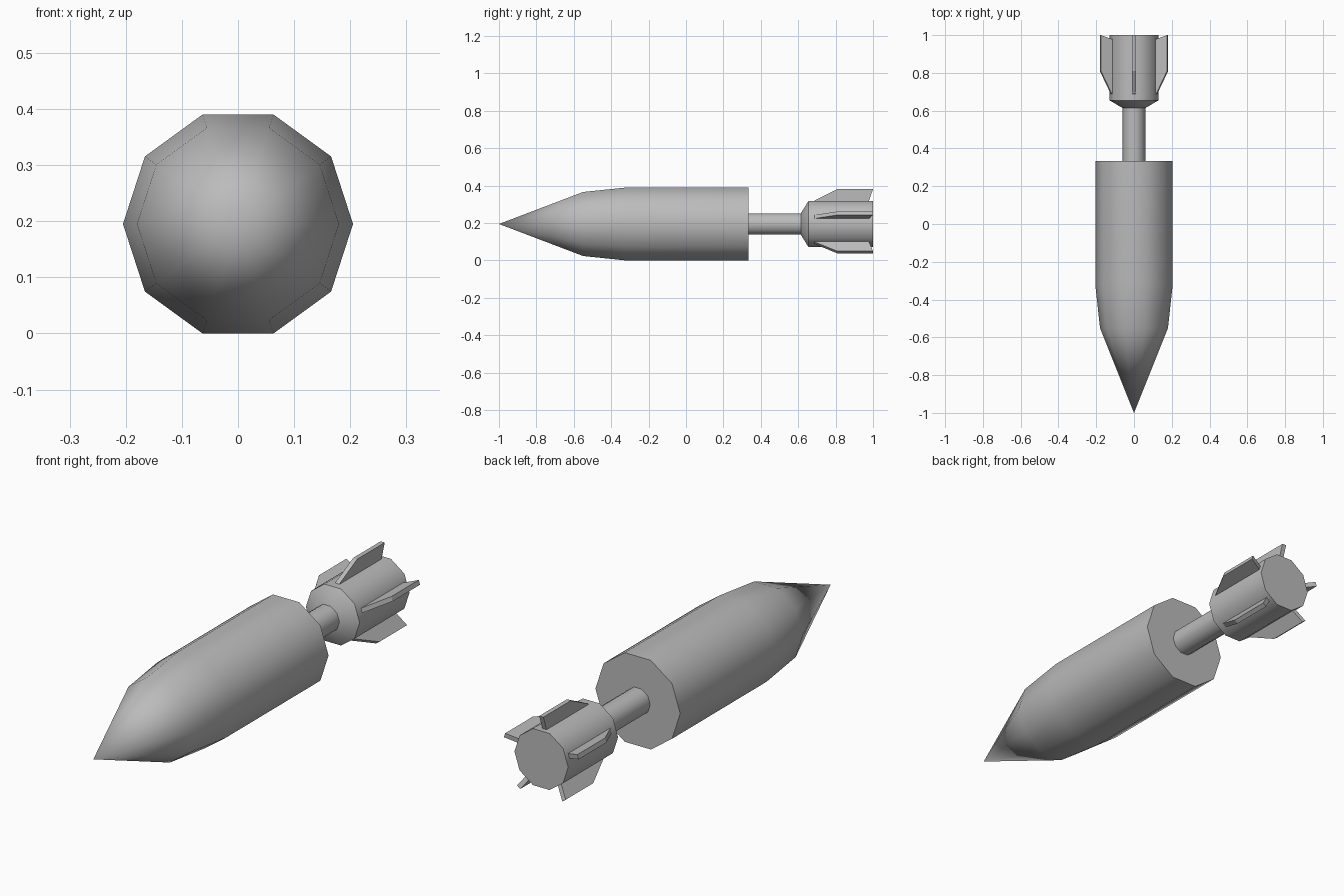
import bpy, bmesh, math
from mathutils import Matrix, Vector

cube = bpy.data.objects.get("Cube")
if cube:
    bpy.data.objects.remove(cube, do_unlink=True)

SIDES = 10
AXIS_Z = 0.195

grey = bpy.data.materials.new("plain_grey")
grey.use_nodes = True
colour = (0.5, 0.5, 0.5, 1)
grey.diffuse_color = colour
grey.node_tree.nodes["Principled BSDF"].inputs["Base Color"].default_value = colour


def finish(bm, name, smooth):
    bmesh.ops.recalc_face_normals(bm, faces=bm.faces)
    mesh = bpy.data.meshes.new(name)
    bm.to_mesh(mesh)
    bm.free()
    mesh.materials.append(grey)
    obj = bpy.data.objects.new(name, mesh)
    bpy.context.collection.objects.link(obj)
    obj.location.z = AXIS_Z
    bpy.ops.object.select_all(action="DESELECT")
    obj.select_set(True)
    bpy.context.view_layer.objects.active = obj
    if smooth:
        bpy.ops.object.shade_smooth_by_angle(angle=math.radians(45))
    return obj


def lathe(name, profile):
    """Turn (y, radius) points around the long axis; zero radius gives a tip."""
    bm = bmesh.new()
    rings = []
    for y, r in profile:
        count = SIDES if r else 1
        turns = [math.tau * i / SIDES for i in range(count)]
        rings.append([bm.verts.new((r * math.cos(a), y, r * math.sin(a))) for a in turns])
    for a, b in zip(rings, rings[1:]):
        for i in range(SIDES):
            j = (i + 1) % SIDES
            if len(a) == 1:
                bm.faces.new((a[0], b[i], b[j]))
            else:
                bm.faces.new((a[i], a[j], b[j], b[i]))
    for ring in (rings[0], rings[-1]):
        if len(ring) > 1:
            bm.faces.new(ring)
    return finish(bm, name, True)


def fin(name, angle, thickness=0.02):
    """Swept plate standing on a flat of the tail."""
    outline = [(0.68, 0.115), (0.69, 0.127), (0.81, 0.187), (1.0, 0.187), (0.975, 0.115)]
    bm = bmesh.new()
    face = bm.faces.new([bm.verts.new((r, y, -thickness / 2)) for y, r in outline])
    side = bmesh.ops.extrude_face_region(bm, geom=[face])["geom"]
    moved = [v for v in side if isinstance(v, bmesh.types.BMVert)]
    bmesh.ops.translate(bm, verts=moved, vec=Vector((0, 0, thickness)))
    bmesh.ops.rotate(bm, verts=bm.verts, matrix=Matrix.Rotation(-angle, 3, "Y"))
    return finish(bm, name, False)


# Pointed body, thin boom and flared tail
lathe("body", [(-1, 0), (-0.55, 0.18), (-0.32, 0.205), (0.333, 0.205)])
lathe("boom", [(0.32, 0.06), (0.63, 0.06)])
lathe("tail", [(0.615, 0.062), (0.655, 0.13), (1.0, 0.13)])

# Five fins, one pointing straight up
for n in range(5):
    fin(f"tail_fin_{n + 1}", math.radians(90 + 72 * n))
